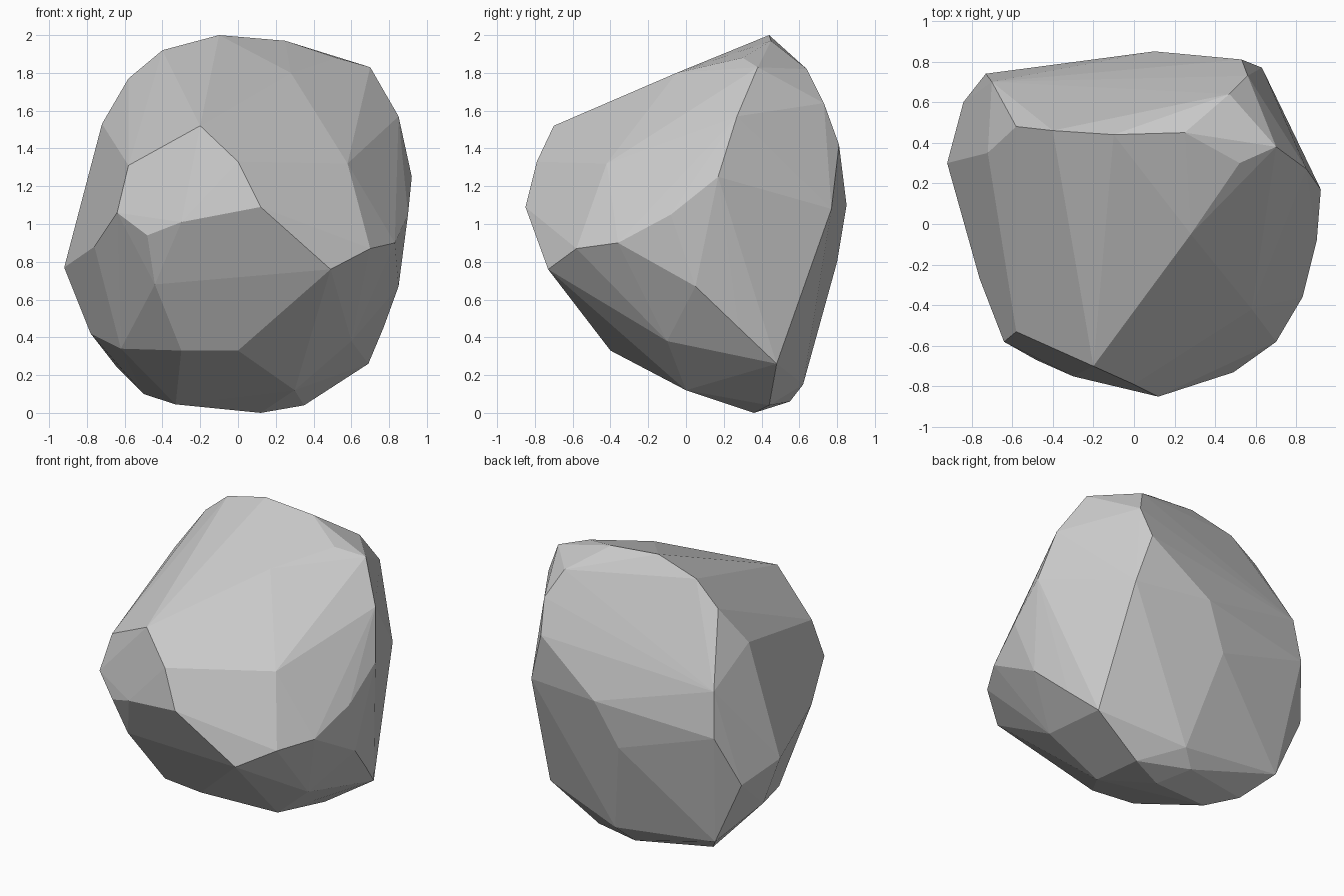
import bpy, bmesh, math

# Corner points of the faceted stone, one band per height
crown = [(-.4, .46, 1.92), (-.1, .44, 2), (.25, .45, 1.97), (.47, .64, 1.82),
         (.7, .38, 1.83), (.56, .73, 1.64), (-.58, .48, 1.77), (-.72, .35, 1.53)]
shoulder = [(-.2, -.7, 1.52), (0, -.79, 1.33), (-.58, -.53, 1.31), (.28, -.05, 1.8),
            (.58, -.42, 1.32), (.85, .27, 1.57), (.52, .3, 1.88), (.53, .81, 1.42)]
waist = [(.12, -.85, 1.09), (.49, -.73, .76), (.7, -.58, .87), (.83, -.36, .9),
         (.9, -.08, 1.05), (.92, .17, 1.25), (.63, .77, 1.08), (.1, .85, 1.1),
         (-.73, .74, 1.02), (-.7, .7, 1.32), (-.84, .6, .68), (-.92, .3, .77),
         (-.64, -.58, 1.06), (-.48, -.67, .94), (-.3, -.75, 1.01), (-.76, -.27, .88)]
lower = [(.85, .05, .67), (.77, .28, .45), (.69, .48, .26),
         (0, -.4, .33), (-.3, -.36, .33), (-.44, -.56, .68), (-.62, -.12, .34),
         (-.05, .8, .8), (.6, -.1, .38), (.3, 0, .12), (-.78, .28, .42)]
base = [(.12, .36, 0), (.35, .44, .04), (0, .55, .06), (.1, .62, .15),
        (-.5, .42, .1), (-.64, .6, .24), (-.33, .28, .045)]

# Wrap the corners in a convex skin, then merge nearly flat neighbours
bm = bmesh.new()
for band in (crown, shoulder, waist, lower, base):
    for co in band:
        bm.verts.new(co)
bmesh.ops.convex_hull(bm, input=bm.verts[:])
bmesh.ops.delete(bm, geom=[v for v in bm.verts if not v.link_faces], context='VERTS')
bmesh.ops.dissolve_limit(bm, angle_limit=math.radians(2), verts=bm.verts[:], edges=bm.edges[:])
bmesh.ops.recalc_face_normals(bm, faces=bm.faces[:])

mesh = bpy.data.meshes.new("rock")
bm.to_mesh(mesh)
bm.free()
rock = bpy.data.objects.new("rock", mesh)
bpy.context.collection.objects.link(rock)
